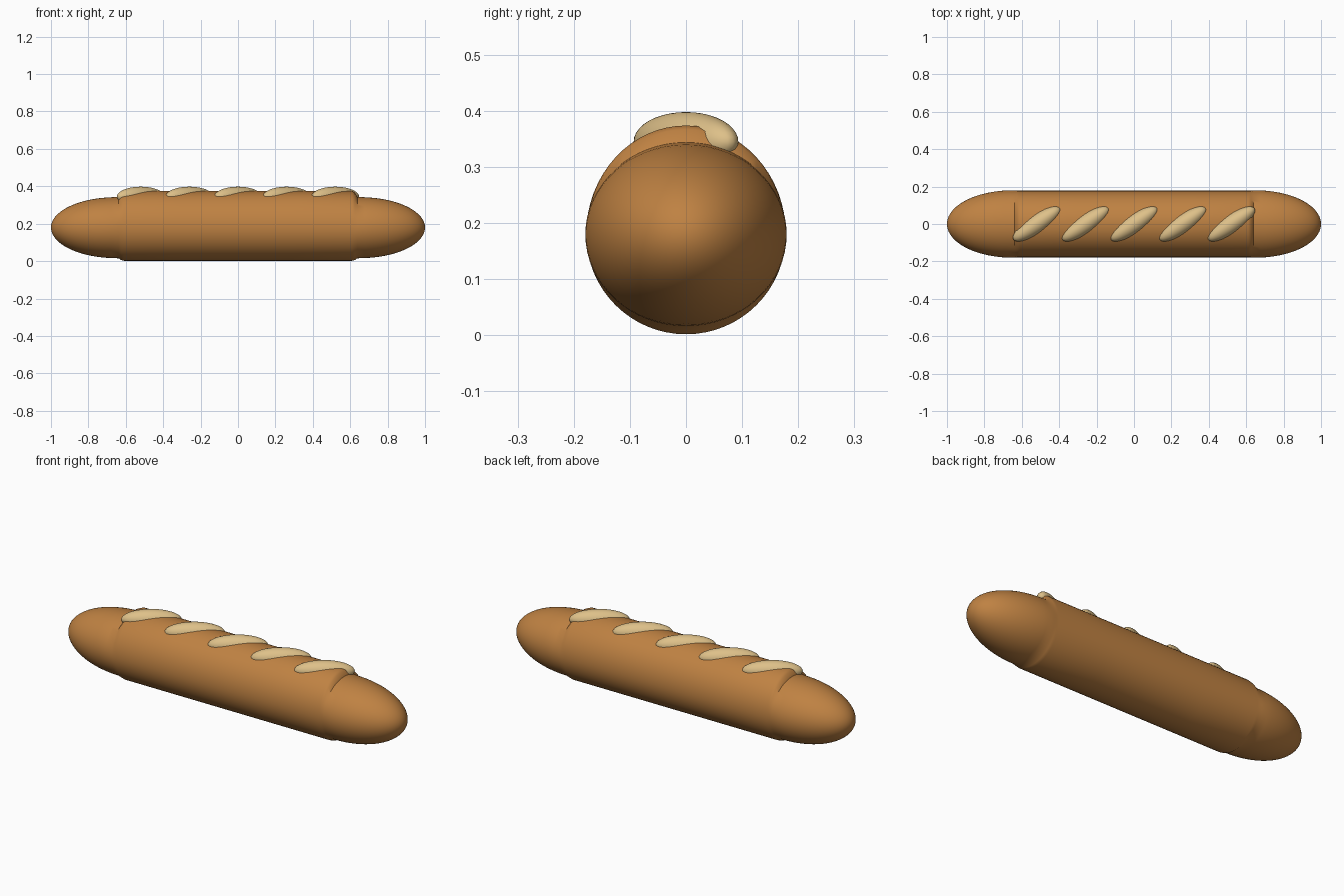
import bpy, bmesh, math
from mathutils import Matrix

if "Cube" in bpy.data.objects:
    bpy.data.objects.remove(bpy.data.objects["Cube"])


def material(name, rgb):
    m = bpy.data.materials.new(name)
    m.diffuse_color = (*rgb, 1)
    m.use_nodes = True
    m.node_tree.nodes["Principled BSDF"].inputs["Base Color"].default_value = m.diffuse_color
    return m


crust = material("golden crust", (0.52, 0.222, 0.055))
crumb = material("pale crumb", (0.73, 0.53, 0.25))


def add_object(name, bm, mat):
    bmesh.ops.recalc_face_normals(bm, faces=bm.faces)
    mesh = bpy.data.meshes.new(name)
    bm.to_mesh(mesh)
    bm.free()
    mesh.materials.append(mat)
    ob = bpy.data.objects.new(name, mesh)
    bpy.context.collection.objects.link(ob)
    bpy.ops.object.select_all(action='DESELECT')
    ob.select_set(True)
    bpy.context.view_layer.objects.active = ob
    bpy.ops.object.shade_smooth_by_angle(angle=math.radians(40))
    return ob


# Loaf: half profile of (x, half width, height above axis, depth below axis)
AXIS, SIDES = 0.18, 64
half = [(0.0, 0.178, 0.194, 0.178), (0.3, 0.178, 0.194, 0.178),
        (0.61, 0.178, 0.194, 0.178), (0.625, 0.178, 0.187, 0.174),
        (0.638, 0.179, 0.164, 0.165)]
for i in range(1, 20):                      # tapered, rounded end
    a = math.pi / 2 * i / 20
    r = math.cos(a)
    half.append((0.65 + 0.35 * math.sin(a), 0.18 * r, 0.162 * r, 0.164 * r))
profile = [(-x, w, u, d) for x, w, u, d in reversed(half[1:])] + half

bm = bmesh.new()
rings = []
for x, w, up, down in profile:
    ring = []
    for k in range(SIDES):
        t = 2 * math.pi * k / SIDES
        s = math.sin(t)
        ring.append(bm.verts.new((x, w * math.cos(t), AXIS + s * (up if s > 0 else down))))
    rings.append(ring)
for a, b in zip(rings, rings[1:]):
    for k in range(SIDES):
        n = (k + 1) % SIDES
        bm.faces.new((a[k], a[n], b[n], b[k]))
for ring, x in ((rings[0], -1), (rings[-1], 1)):
    tip = bm.verts.new((x, 0, AXIS))
    for k in range(SIDES):
        bm.faces.new((ring[k], ring[(k + 1) % SIDES], tip))
add_object("loaf", bm, crust)

# Diagonal scores bulging from the top
for i in range(5):
    bm = bmesh.new()
    bmesh.ops.create_uvsphere(bm, u_segments=32, v_segments=20, radius=1)
    place = (Matrix.Translation(((i - 2) * 0.26, 0, 0.345))
             @ Matrix.Rotation(math.radians(34), 4, 'Z')
             @ Matrix.Diagonal((0.15, 0.05, 0.053, 1)))
    bmesh.ops.transform(bm, matrix=place, verts=bm.verts)
    add_object(f"score_{i + 1}", bm, crumb)
